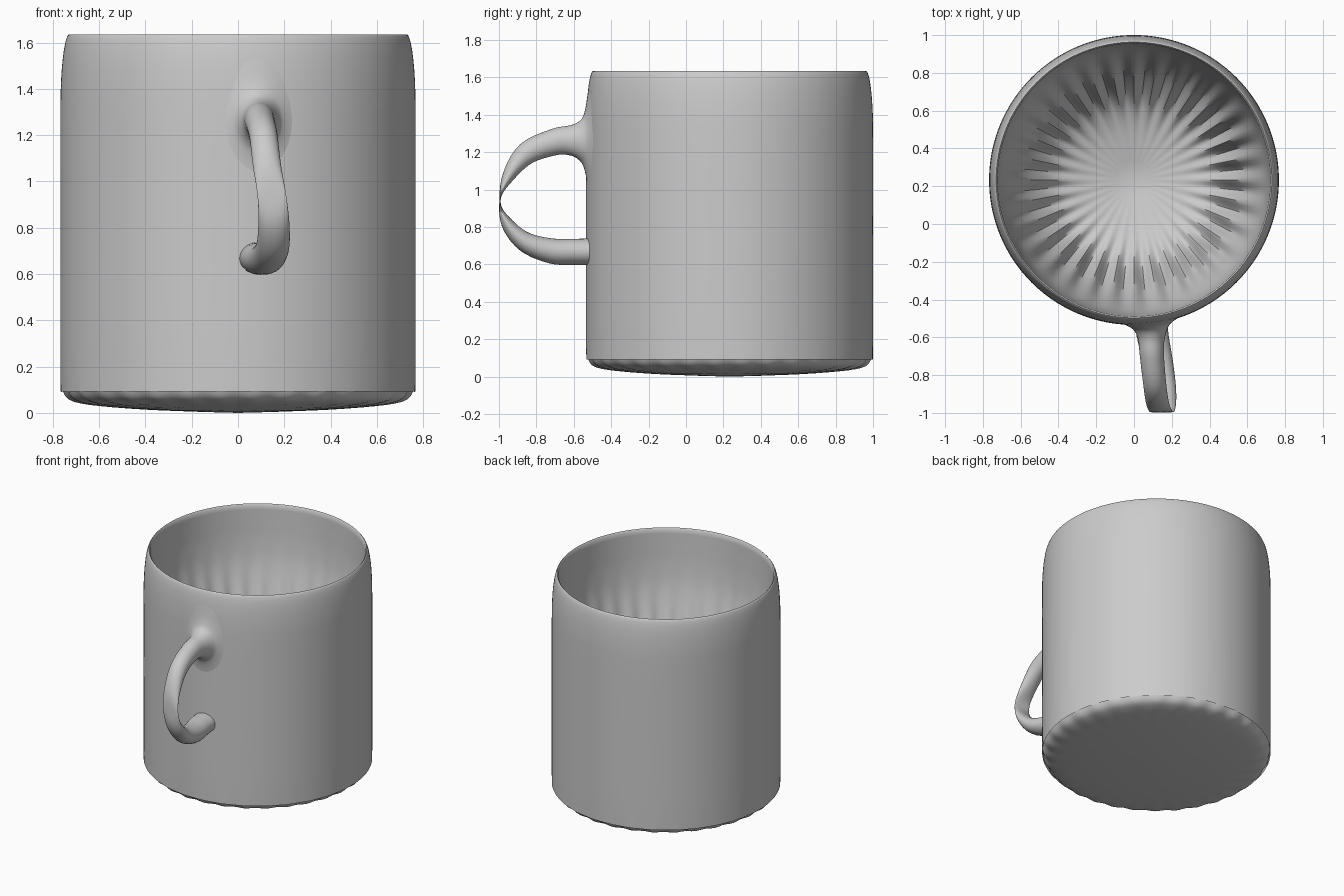
import bpy, bmesh, math
from mathutils import Vector

cube = bpy.data.objects.get("Cube")
if cube:
    bpy.data.objects.remove(cube, do_unlink=True)

grey = bpy.data.materials.new("plain grey")
grey.use_nodes = True
colour = (0.6, 0.6, 0.6, 1)
grey.diffuse_color = colour
grey.node_tree.nodes["Principled BSDF"].inputs["Base Color"].default_value = colour

FLUTES = 32
SEGMENTS = FLUTES * 6
RADIUS = 0.767
CENTRE_Y = 0.233


def smooth_keys(keys, steps):
    """Catmull-Rom interpolation through key tuples."""
    pts = [Vector(k) for k in keys]
    ext = [pts[0] * 2 - pts[1]] + pts + [pts[-1] * 2 - pts[-2]]
    out = []
    for i in range(1, len(ext) - 2):
        a, b, c, d = ext[i - 1:i + 3]
        for s in range(steps):
            t = s / steps
            out.append(0.5 * (b * 2 + (c - a) * t + (a * 2 - b * 5 + c * 4 - d) * t * t
                              + (b * 3 - a - c * 3 + d) * t ** 3))
    return out + [pts[-1]]


def bridge(bm, low, high):
    n = len(low)
    for i in range(n):
        j = (i + 1) % n
        bm.faces.new((low[i], low[j], high[j], high[i]))


def finish(bm, name, angle):
    bmesh.ops.recalc_face_normals(bm, faces=bm.faces)
    mesh = bpy.data.meshes.new(name)
    bm.to_mesh(mesh)
    bm.free()
    mesh.materials.append(grey)
    obj = bpy.data.objects.new(name, mesh)
    bpy.context.collection.objects.link(obj)
    bpy.ops.object.select_all(action="DESELECT")
    obj.select_set(True)
    bpy.context.view_layer.objects.active = obj
    bpy.ops.object.shade_smooth_by_angle(angle=math.radians(angle))


def wall(x):
    """Depth of the cup's front wall at x."""
    return CENTRE_Y - math.sqrt(RADIUS ** 2 - x ** 2)


# Cup: outer and inner profiles (radius, height, flute depth)
outer = [(0.15, 0.004, 0), (0.4, 0.014, 0), (0.6, 0.03, 0.001), (0.7, 0.047, 0.003),
         (0.742, 0.07, 0.004), (0.762, 0.11, 0.002), (RADIUS, 0.15, 0), (RADIUS, 0.8, 0),
         (RADIUS, 1.3, 0), (0.764, 1.44, 0), (0.757, 1.53, 0), (0.748, 1.59, 0),
         (0.738, 1.625, 0), (0.73, 1.635, 0)]
inner = [(0.722, 1.625, 0), (0.718, 1.5, 0), (0.712, 1.37, 0), (0.695, 1.22, 0.002),
         (0.655, 1.05, 0.006), (0.595, 0.85, 0.013), (0.52, 0.67, 0.02), (0.43, 0.54, 0.014),
         (0.3, 0.47, 0.003), (0.1, 0.42, 0)]
profile = smooth_keys(outer, 3) + smooth_keys(inner, 4)

bm = bmesh.new()
rings = []
for radius, height, depth in profile:
    ring = []
    for i in range(SEGMENTS):
        a = math.tau * i / SEGMENTS
        wave = depth * math.cos(FLUTES * a)
        r = radius - wave
        ring.append(bm.verts.new((r * math.cos(a), CENTRE_Y + r * math.sin(a), height + wave / 2)))
    rings.append(ring)
for low, high in zip(rings, rings[1:]):
    bridge(bm, low, high)
for ring, tip in ((rings[0], 0), (rings[-1], 0.4)):
    point = bm.verts.new((0, CENTRE_Y, tip))
    for i in range(SEGMENTS):
        bm.faces.new((ring[i], ring[(i + 1) % SEGMENTS], point))
finish(bm, "cup", 50)

# Handle: stations (x, y, z, half thickness, half width), flared above, pinched flat at mid-height
stations = [(0.09, -0.521, 1.26, 0.27, 0.17), (0.09, -0.537, 1.26, 0.17, 0.12),
            (0.09, -0.56, 1.26, 0.115, 0.09), (0.092, -0.61, 1.263, 0.083, 0.07),
            (0.095, -0.7, 1.255, 0.071, 0.064), (0.11, -0.85, 1.195, 0.06, 0.061),
            (0.125, -0.95, 1.07, 0.033, 0.061), (0.146, -0.995, 0.94, 0.003, 0.062),
            (0.155, -0.957, 0.82, 0.032, 0.067), (0.15, -0.86, 0.72, 0.053, 0.072),
            (0.125, -0.72, 0.672, 0.067, 0.08), (0.1, -0.6, 0.667, 0.07, 0.085),
            (0.09, -0.517, 0.668, 0.07, 0.085)]
path = smooth_keys(stations, 5)
SIDES = 32

bm = bmesh.new()
rings = []
for k, (x, y, z, thick, width) in enumerate(path):
    before, after = path[max(k - 1, 0)], path[min(k + 1, len(path) - 1)]
    along = Vector((0, after[1] - before[1], after[2] - before[2])).normalized()
    flared = z > 1 and y > -0.6
    if y > -0.6:  # keep both ends square to the wall
        along = Vector((0, 1 if z < 1 else -1, 0))
    out = Vector((0, along.z, -along.y))
    ring = []
    for i in range(SIDES):
        a = math.tau * i / SIDES
        point = Vector((x, y, z)) + out * (thick * math.sin(a))
        point.x += width * math.cos(a)
        if flared:  # wrap the flare round the cup
            point.y += (wall(point.x) - wall(x)) * min(1, (y + 0.6) / 0.05)
        ring.append(bm.verts.new(point))
    rings.append(ring)
for low, high in zip(rings, rings[1:]):
    bridge(bm, low, high)
bm.faces.new(rings[0])
bm.faces.new(rings[-1])
finish(bm, "handle", 50)
